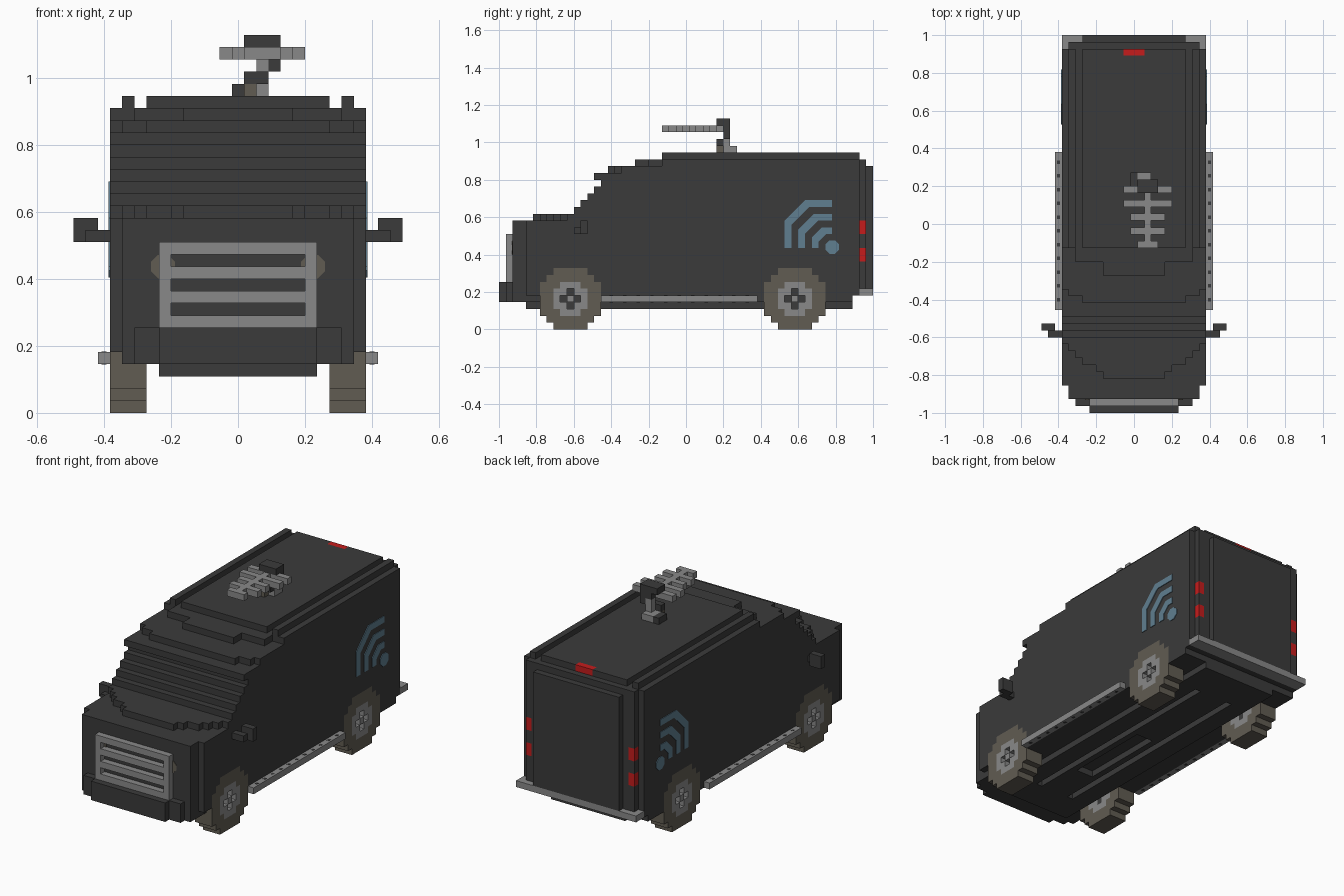
import bpy, bmesh, math
from mathutils import Vector

cube = bpy.data.objects.get("Cube")
if cube:
    bpy.data.objects.remove(cube, do_unlink=True)

V = 2 / 55  # block size; cells are (across, front to back, up)


def material(name, rgb):
    m = bpy.data.materials.new(name)
    m.use_nodes = True
    m.diffuse_color = (*rgb, 1)
    b = m.node_tree.nodes["Principled BSDF"]
    b.inputs["Base Color"].default_value = (*rgb, 1)
    b.inputs["Roughness"].default_value = 0.8
    return m


DARK = material("charcoal paint", (0.043, 0.043, 0.043))
LIGHT = material("light grey metal", (0.25, 0.25, 0.25))
TYRE = material("brown grey rubber", (0.12, 0.107, 0.085))
RED = material("red light", (0.56, 0.012, 0.012))
BLUE = material("faded blue paint", (0.115, 0.21, 0.28))


def point(x, j, k):
    return Vector((x * V, -1 + j * V, k * V))


def finish(bm, name, mat):
    me = bpy.data.meshes.new(name)
    bm.to_mesh(me)
    bm.free()
    me.materials.append(mat)
    ob = bpy.data.objects.new(name, me)
    bpy.context.collection.objects.link(ob)
    return ob


def block(i0, i1, j0, j1, k0, k1):
    """Cells of a block; i is inclusive, j and k stop before the end."""
    return {(i, j, k) for i in range(i0, i1 + 1)
            for j in range(j0, j1) for k in range(k0, k1)}


def both(cells):
    return cells | {(-i, j, k) for i, j, k in cells}


def blocks(name, cells, mat):
    """Outer skin of a set of cells, with flat areas merged."""
    bm = bmesh.new()
    verts = {}
    for c in sorted(cells):
        for axis in range(3):
            for s in (0, 1):
                n = list(c)
                n[axis] += 2 * s - 1
                if tuple(n) in cells:
                    continue
                loop = []
                for a, b in ((0, 0), (1, 0), (1, 1), (0, 1)):
                    p = list(c)
                    p[axis] += s
                    p[(axis + 1) % 3] += a
                    p[(axis + 2) % 3] += b
                    p = tuple(p)
                    if p not in verts:
                        verts[p] = bm.verts.new(point(p[0] - 0.5, p[1], p[2]))
                    loop.append(verts[p])
                bm.faces.new(loop if s else loop[::-1])
    bmesh.ops.dissolve_limit(bm, angle_limit=math.radians(1),
                             verts=bm.verts[:], edges=bm.edges[:])
    return finish(bm, name, mat)


def plate(name, outline, side, x, mat, thick=0.004):
    """Thin painted plate on a body side; outline is (j, k) points."""
    bm = bmesh.new()
    f = bm.faces.new([bm.verts.new(point(side * x, j, k)) for j, k in outline])
    r = bmesh.ops.extrude_face_region(bm, geom=[f])
    for v in r["geom"]:
        if isinstance(v, bmesh.types.BMVert):
            v.co.x += side * thick
    bmesh.ops.recalc_face_normals(bm, faces=bm.faces[:])
    return finish(bm, name, mat)


# Wheels: round tyre, light hub, recessed dark cross
wheel_cells = set()
for label, jc in (("front", 10), ("rear", 43)):
    for side, word in ((1, "left"), (-1, "right")):
        tyre, hub, cross = set(), set(), set()
        for i in (8, 9, 10):
            for dj in range(-4, 5):
                for dk in range(-4, 5):
                    d = math.hypot(dj, dk)
                    cell = (side * i, jc + dj, 4 + dk)
                    if d > 4.5:
                        continue
                    wheel_cells.add(cell)
                    if d > 2.3:
                        tyre.add(cell)
                    elif d == 1:
                        if i < 10:
                            cross.add(cell)
                    else:
                        hub.add(cell)
        blocks(f"{label}_{word}_tyre", tyre, TYRE)
        blocks(f"{label}_{word}_hub", hub, LIGHT)
        blocks(f"{label}_{word}_hub_cross", cross, DARK)

# Body: each layer has a first and last row, with rounded corners
first = {16: 5, 17: 11, 18: 12, 19: 13, 20: 14, 21: 15, 22: 14, 23: 16, 24: 20, 25: 24}
last = {4: 52, 5: 53, 24: 54, 25: 53}
corner = {16: {5: 4, 6: 5, 7: 7, 8: 8, 9: 9}, 23: {16: 7, 17: 9},
          24: {20: 4, 21: 4, 22: 8, 23: 8}}
body = set()
for k in range(4, 26):
    for j in range(first.get(k, 2), last.get(k, 55)):
        w = 9 if j < 4 or j == 53 else 7 if j == 54 else 10
        if k == 4 and j < 6:
            w = 9
        w = min(w, corner.get(k, {}).get(j, 10), 9 if k == 25 else 10)
        body |= block(-w, w, j, j + 1, k, k + 1)
body -= both(block(8, 8, 24, 53, 25, 26))          # roof grooves
body |= block(-6, 6, 4, 52, 3, 4)                  # belly pan
body -= both(block(3, 3, 9, 46, 3, 4)) | block(-1, 1, 16, 30, 3, 4)
tail = both(block(9, 9, 53, 54, 10, 12) | block(9, 9, 53, 54, 14, 16))
roof_light = block(-1, 1, 52, 53, 25, 26)
blocks("van_body", body - wheel_cells - tail - roof_light, DARK)
blocks("tail_lights", tail, RED)
blocks("roof_brake_light", roof_light, RED)

# Bumpers and grille
blocks("front_bumper", block(-6, 6, 0, 1, 4, 7) | block(-8, 8, 1, 2, 4, 7), DARK)
blocks("rear_bumper", block(-10, 10, 53, 55, 5, 6), LIGHT)
grille = block(-6, 6, 1, 2, 7, 14)
for k in (8, 10, 12):
    grille -= block(-5, 5, 1, 2, k, k + 1)
blocks("grille", grille, LIGHT)

# Headlights tucked beside the grille
for side, word in ((1, "left"), (-1, "right")):
    bm = bmesh.new()
    bmesh.ops.create_cone(bm, cap_ends=True, segments=8, radius1=1.05 * V,
                          radius2=1.05 * V, depth=0.008)
    for v in bm.verts:
        x, y, z = v.co
        a = math.radians(22.5)
        v.co = point(side * 6.15, 2, 12) + Vector(
            (x * math.cos(a) - y * math.sin(a), z, x * math.sin(a) + y * math.cos(a)))
    bmesh.ops.recalc_face_normals(bm, faces=bm.faces[:])
    finish(bm, f"{word}_headlight", TYRE)

# Door mirrors
blocks("door_mirrors", both(block(11, 12, 11, 12, 14, 15) | block(12, 13, 12, 13, 14, 16)), DARK)

# Side steps with a row of tread holes
blocks("side_steps", both(block(11, 11, 15, 38, 4, 5)), LIGHT)
bm = bmesh.new()
for side in (1, -1):
    for n in range(11):
        r = bmesh.ops.create_cube(bm, size=1)
        for v in r["verts"]:
            v.co = point(side * 11 + v.co.x * 0.4, 16.5 + 2 * n + v.co.y * 0.5,
                         4.5 + v.co.z * 1.06)
finish(bm, "step_tread_holes", DARK)

# Painted signal arcs and dot on both sides
for side, word in ((1, "left"), (-1, "right")):
    for n, (j, top, c) in enumerate(((42, 19, 3), (44, 17, 2.3), (46, 15, 1.5))):
        d = c - 0.4
        outline = [(j, 12), (j, top - c), (j + c, top), (49, top), (49, top - 1),
                   (j + 1 + d, top - 1), (j + 1, top - 1 - d), (j + 1, 12)]
        plate(f"{word}_painted_arc_{n + 1}", outline, side, 10.5, BLUE)
    dot = [(49 + 1.08 * math.cos(math.radians(22.5 + 45 * t)),
            12.1 + 1.08 * math.sin(math.radians(22.5 + 45 * t))) for t in range(8)]
    plate(f"{word}_painted_dot", dot, side, 10.5, BLUE)

# Roof antenna: post, dark head and a boom with cross elements
blocks("antenna_post", block(2, 2, 33, 34, 26, 29) | block(1, 2, 33, 35, 26, 27), LIGHT)
blocks("antenna_joint", block(1, 2, 32, 33, 27, 28) | block(0, 0, 33, 35, 26, 27), DARK)
blocks("antenna_foot", block(1, 1, 34, 35, 26, 27) | block(1, 1, 32, 33, 26, 27), TYRE)
blocks("antenna_head", block(1, 3, 32, 34, 30, 31) | block(2, 2, 33, 34, 29, 30)
       | block(3, 3, 33, 34, 28, 30), DARK)
boom = block(2, 2, 24, 33, 29, 30)
for j, w in ((24, 1), (26, 2), (28, 2), (30, 3), (32, 3)):
    boom |= block(2 - w, 2 + w, j, j + 1, 29, 30)
blocks("antenna_boom", boom, LIGHT)
